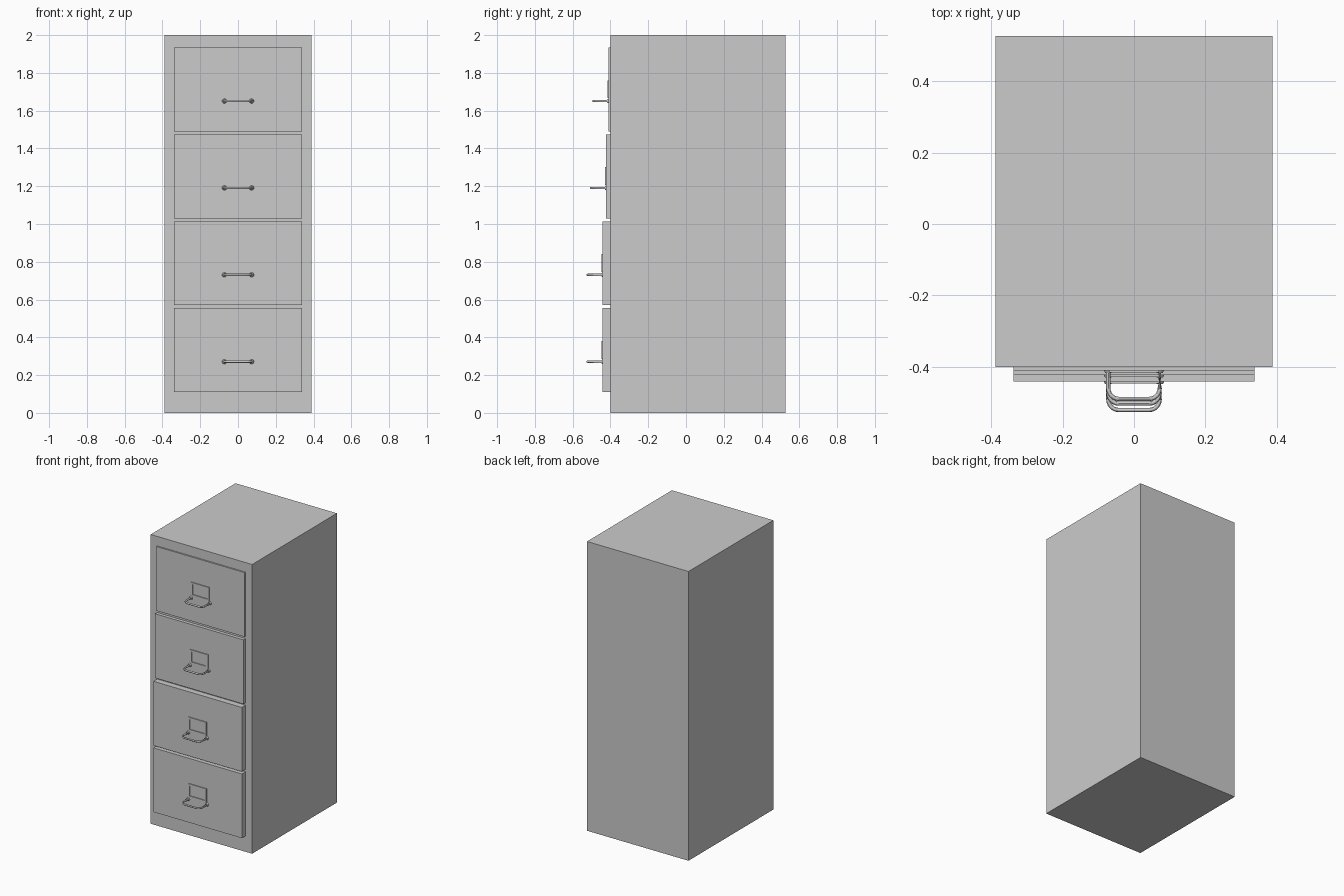
import bpy
import bmesh
from math import sin, cos, pi
from mathutils import Matrix, Vector

if "Cube" in bpy.data.objects:
    bpy.data.objects.remove(bpy.data.objects["Cube"])


def add_mesh(name, bm):
    bmesh.ops.recalc_face_normals(bm, faces=bm.faces)
    mesh = bpy.data.meshes.new(name)
    bm.to_mesh(mesh)
    bm.free()
    obj = bpy.data.objects.new(name, mesh)
    bpy.context.collection.objects.link(obj)
    return obj


def add_box(bm, x0, x1, y0, y1, z0, z1):
    size = Matrix.Diagonal((x1 - x0, y1 - y0, z1 - z0, 1))
    center = Matrix.Translation(((x0 + x1) / 2, (y0 + y1) / 2, (z0 + z1) / 2))
    bmesh.ops.create_cube(bm, size=1, matrix=center @ size)


def box(name, *bounds):
    bm = bmesh.new()
    add_box(bm, *bounds)
    return add_mesh(name, bm)


def label_frame(name, front, z):
    # Rectangular frame with an open window
    bm = bmesh.new()
    outer = [(-.07, 0), (.07, 0), (.07, .095), (-.07, .095)]
    inner = [(-.057, .012), (.057, .012), (.057, .083), (-.057, .083)]
    o, i = ([bm.verts.new((x, front - .006, z + h)) for x, h in ring] for ring in (outer, inner))
    faces = [bm.faces.new((o[k], o[(k + 1) % 4], i[(k + 1) % 4], i[k])) for k in range(4)]
    ext = bmesh.ops.extrude_face_region(bm, geom=faces, use_keep_orig=True)
    moved = [g for g in ext["geom"] if isinstance(g, bmesh.types.BMVert)]
    bmesh.ops.translate(bm, verts=moved, vec=(0, .008, 0))
    return add_mesh(name, bm)


def smooth(obj):
    bpy.ops.object.select_all(action='DESELECT')
    obj.select_set(True)
    bpy.context.view_layer.objects.active = obj
    bpy.ops.object.shade_smooth_by_angle()


def handle(name, front, z):
    # Bent rod: half path with a rounded corner, mirrored
    half, reach, bend, radius, sides = .072, .08, .03, .006, 12
    right = [(half, front + .002)]
    for k in range(7):
        a = k / 6 * pi / 2
        right.append((half - bend + bend * cos(a), front - reach + bend - bend * sin(a)))
    path = [Vector((x, y, z)) for x, y in right]
    path += [Vector((-x, y, z)) for x, y in reversed(right)]
    bm = bmesh.new()
    rings = []
    for k, p in enumerate(path):
        d = (path[min(k + 1, len(path) - 1)] - path[max(k - 1, 0)]).normalized()
        if k in (0, len(path) - 1):
            d = Vector((0, 1, 0))
        side = d.cross(Vector((0, 0, 1)))
        rings.append([bm.verts.new(p + radius * (cos(2 * pi * j / sides) * side
                      + sin(2 * pi * j / sides) * Vector((0, 0, 1)))) for j in range(sides)])
    for a, b in zip(rings, rings[1:]):
        for j in range(sides):
            n = (j + 1) % sides
            bm.faces.new((a[j], a[n], b[n], b[j]))
    bm.faces.new(rings[0])
    bm.faces.new(rings[-1])
    # Mounting collars
    for x in (-half, half):
        bmesh.ops.create_cone(bm, cap_ends=True, segments=16, radius1=.013, radius2=.009, depth=.008,
                              matrix=Matrix.Translation((x, front - .003, z)) @ Matrix.Rotation(pi / 2, 4, 'X'))
    smooth(add_mesh(name, bm))


# Cabinet body
box("cabinet_body", -.388, .388, -.4, .527, 0, 2)

# Drawers, bottom to top, pulled out by differing amounts
for n, front in enumerate((-.441, -.441, -.423, -.41)):
    bottom = .11 + n * .46
    box(f"drawer_front_{n + 1}", -.338, .338, front, -.395, bottom, bottom + .444)
    label_frame(f"label_frame_{n + 1}", front, bottom + .176)
    handle(f"drawer_handle_{n + 1}", front, bottom + .161)
